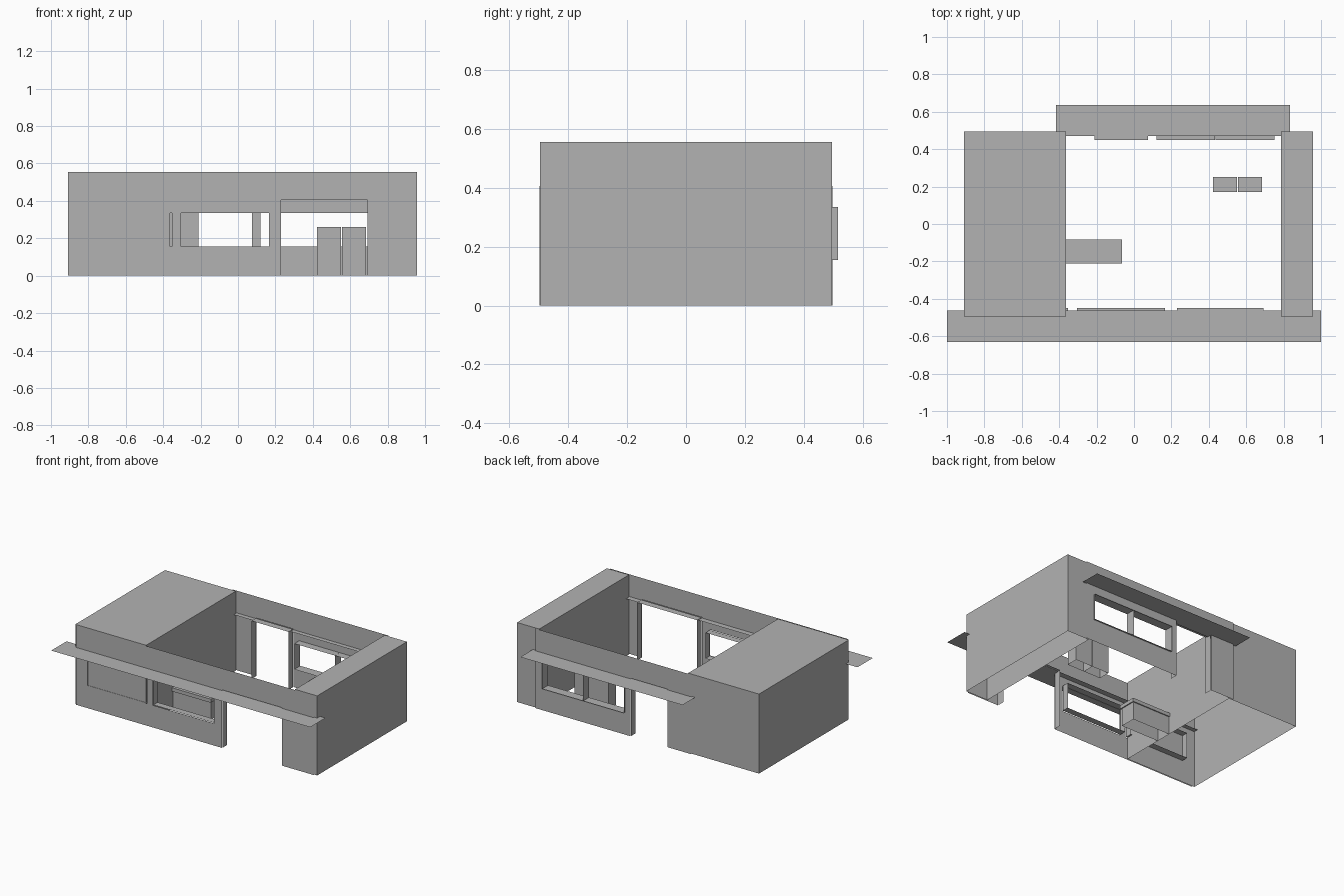
import bpy
import bmesh

cube = bpy.data.objects.get("Cube")
if cube:
    bpy.data.objects.remove(cube, do_unlink=True)

grey = bpy.data.materials.new("plain_grey")
grey.use_nodes = True
grey.diffuse_color = (0.45, 0.45, 0.45, 1)
grey.node_tree.nodes["Principled BSDF"].inputs["Base Color"].default_value = grey.diffuse_color

HEIGHT = 0.555
SILL, HEAD, DOOR = 0.155, 0.335, 0.405


def finish(name, bm):
    mesh = bpy.data.meshes.new(name)
    bm.to_mesh(mesh)
    bm.free()
    mesh.materials.append(grey)
    obj = bpy.data.objects.new(name, mesh)
    bpy.context.collection.objects.link(obj)
    return obj


def quad(bm, points):
    bm.faces.new([bm.verts.new(p) for p in points])


def shell(name, x, y, z, floor=False):
    """Box from ranges, open underneath unless it has a floor."""
    bm = bmesh.new()
    bmesh.ops.create_cube(bm, size=1)
    for v in bm.verts:
        v.co = [r[0] if c < 0 else r[1] for c, r in zip(v.co, (x, y, z))]
    if not floor:
        bm.normal_update()
        bottom = [f for f in bm.faces if f.normal.z < -0.5]
        bmesh.ops.delete(bm, geom=bottom, context='FACES')
    return finish(name, bm)


def wall(name, x, y, openings):
    """Thin upright wall with rectangular holes (x0, x1, z0, z1)."""
    bm = bmesh.new()
    xs = sorted({*x, *(v for o in openings for v in o[:2])})
    zs = sorted({0, HEIGHT, *(v for o in openings for v in o[2:])})
    for a, b in zip(xs, xs[1:]):
        for c, d in zip(zs, zs[1:]):
            mx, mz = (a + b) / 2, (c + d) / 2
            if any(o[0] < mx < o[1] and o[2] < mz < o[3] for o in openings):
                continue
            pts = [(a, y, c), (b, y, c), (b, y, d), (a, y, d)]
            quad(bm, pts if y < 0 else pts[::-1])
    bmesh.ops.remove_doubles(bm, verts=bm.verts, dist=0.0005)
    bmesh.ops.dissolve_limit(bm, angle_limit=0.01, verts=bm.verts, edges=bm.edges)
    return finish(name, bm)


def frame(name, opening, y0, y1):
    """Lining of an opening; doors have no sill."""
    a, b, c, d = opening
    bm = bmesh.new()
    sides = [((a, c), (a, d)), ((a, d), (b, d)), ((b, d), (b, c))]
    if c > 0:
        sides.append(((b, c), (a, c)))
    for p, q in sides:
        quad(bm, [(p[0], y0, p[1]), (q[0], y0, q[1]), (q[0], y1, q[1]), (p[0], y1, p[1])])
    bmesh.ops.remove_doubles(bm, verts=bm.verts, dist=0.0005)
    return finish(name, bm)


def awning(name, x, y, z):
    bm = bmesh.new()
    quad(bm, [(x[0], y[0], z), (x[1], y[0], z), (x[1], y[1], z), (x[0], y[1], z)])
    return finish(name, bm)


# End rooms
DEPTH = (-0.495, 0.495)
shell("large_end_room", (-0.91, -0.363), DEPTH, (0, HEIGHT))
shell("small_end_room", (0.787, 0.958), DEPTH, (0, HEIGHT))

# Front wall with two windows and a doorway
front = {
    "front_side_window": (-0.813, -0.352, SILL, HEAD),
    "front_middle_window": (-0.305, 0.165, SILL, HEAD),
    "front_door": (0.23, 0.693, 0, DOOR),
}
wall("front_wall", (-0.897, 0.938), -0.503, list(front.values()))
for name, hole in front.items():
    frame(name + "_frame", hole, -0.497, -0.45)

# Back wall with a doorway and a paired window
back_door = (-0.21, 0.075, 0, DOOR)
wall("back_wall", (-0.395, 0.81), 0.503, [back_door, (0.12, 0.75, SILL, HEAD)])
frame("back_door_frame", back_door, 0.45, 0.497)
for side, x0, x1 in (("left", 0.435, 0.75), ("right", 0.12, 0.434)):
    frame("back_window_frame_" + side, (x0, x1, SILL, HEAD), 0.45, 0.515)

# Flat awnings
awning("front_awning", (-1, 1), (-0.632, -0.463), 0.4)
awning("back_awning", (-0.418, 0.835), (0.47, 0.635), 0.4)

# Counter against the large room
shell("counter_body", (-0.363, -0.07), (-0.2, -0.09), (0, 0.125))
shell("counter_top", (-0.363, -0.063), (-0.21, -0.083), (0.125, 0.15), floor=True)

# Pair of cabinets
for side, x0, x1 in (("left", 0.555, 0.685), ("right", 0.422, 0.552)):
    shell("cabinet_" + side, (x0, x1), (0.17, 0.252), (0, 0.26))
